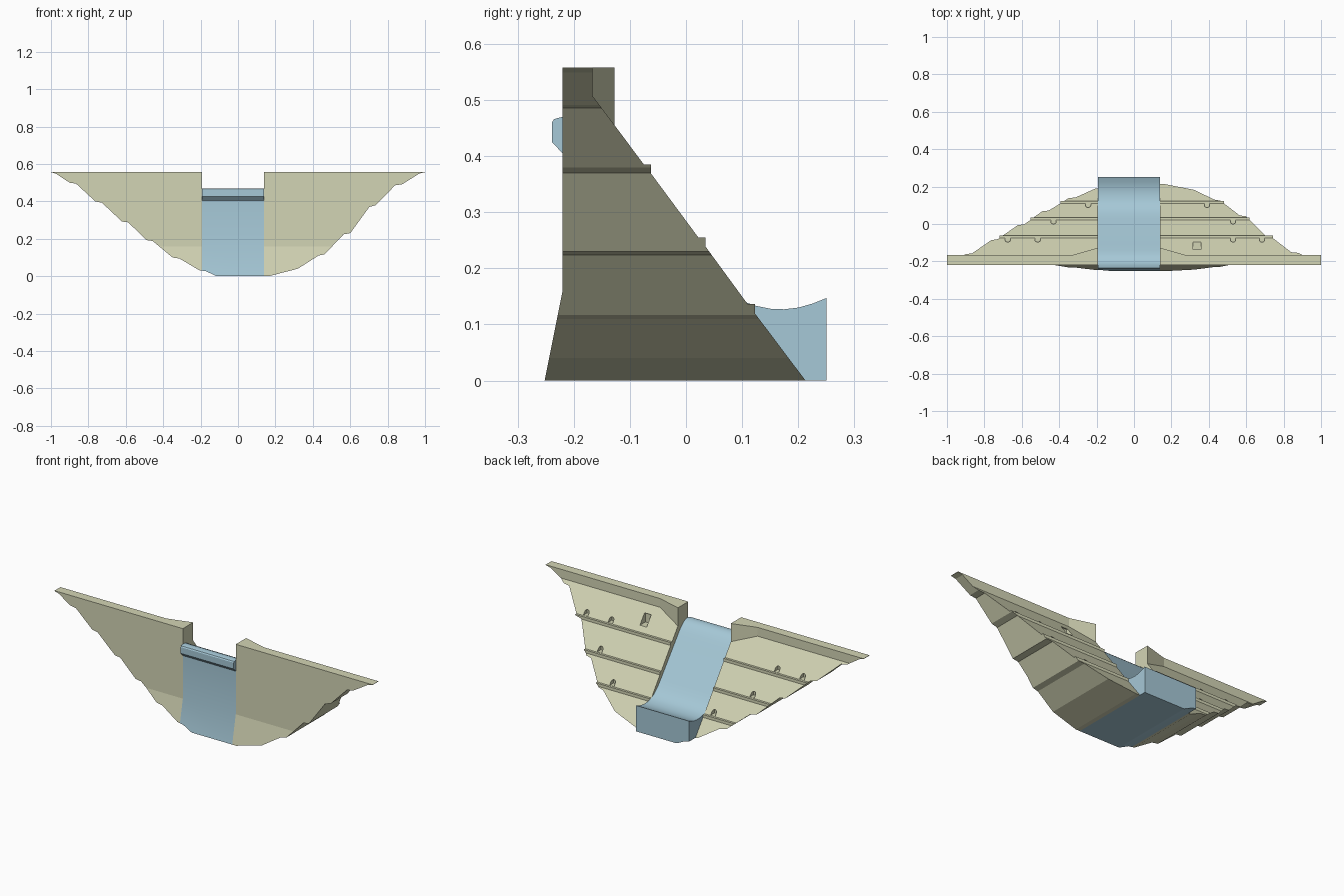
import bpy, bmesh, math

if "Cube" in bpy.data.objects:
    bpy.data.objects.remove(bpy.data.objects["Cube"])


def material(name, rgb):
    m = bpy.data.materials.new(name)
    m.diffuse_color = (*rgb, 1)
    m.use_nodes = True
    m.node_tree.nodes["Principled BSDF"].inputs["Base Color"].default_value = m.diffuse_color
    return m


CONCRETE = material("concrete", (0.65, 0.66, 0.46))
WATERWAY = material("waterway", (0.38, 0.58, 0.68))


def add_prism(bm, pts, axis, a, b):
    """Extrude a 2D outline from a to b along the given axis."""
    place = {"x": lambda p, t: (t, p[0], p[1]),
             "y": lambda p, t: (p[0], t, p[1]),
             "z": lambda p, t: (p[0], p[1], t)}[axis]
    lo = [bm.verts.new(place(p, a)) for p in pts]
    hi = [bm.verts.new(place(p, b)) for p in pts]
    bm.faces.new(lo)
    bm.faces.new(hi[::-1])
    for i in range(len(pts)):
        j = (i + 1) % len(pts)
        bm.faces.new((lo[i], hi[i], hi[j], lo[j]))


def make(name, prisms, mat=None):
    bm = bmesh.new()
    for p in prisms:
        add_prism(bm, *p)
    bmesh.ops.recalc_face_normals(bm, faces=bm.faces)
    me = bpy.data.meshes.new(name)
    bm.to_mesh(me)
    bm.free()
    ob = bpy.data.objects.new(name, me)
    bpy.context.collection.objects.link(ob)
    if mat:
        me.materials.append(mat)
    return ob


def boolean(ob, cutter, op):
    mod = ob.modifiers.new(op, "BOOLEAN")
    mod.operation, mod.object, mod.solver = op, cutter, "EXACT"
    bpy.context.view_layer.objects.active = ob
    bpy.ops.object.modifier_apply(modifier=mod.name)


# Valley outline, seen from the front, trims everything
valley = [(-1, 1), (-1, .556), (-.975, .549), (-.9, .5), (-.866, .495), (-.763, .4),
          (-.728, .393), (-.62, .292), (-.587, .288), (-.49, .193), (-.456, .188),
          (-.35, .1), (-.312, .094), (-.208, .032), (-.17, .026), (-.115, 0),
          (.165, 0), (.32, .04), (.43, .11), (.463, .117), (.565, .224), (.6, .23),
          (.702, .37), (.737, .38), (.84, .486), (.877, .491), (.97, .549), (1, .556), (1, 1)]
valley_cutter = make("valley_cutter", [(valley, "y", -.6, .6)])

# Dam cross-section with three walkway ledges on the sloping back
LEDGES = [(-.075, .385), (.022, .255), (.110, .136)]
TOP = .558
section = [(-.262, -.05), (-.22, .16), (-.22, TOP), (-.167, TOP), (-.167, .508)]
section[0] = (-.252 - .01, -.05)
for y, z in LEDGES:
    section += [(y, z), (y + .013, z), (y + .013, z - .0165)]
section += [(.213, 0), (.25, -.05)]
section.insert(1, (-.252, 0))

INNER = {"left": -.193, "right": .14}
DOORS = {"left": [(-.675, 0), (-.515, 0), (-.43, 1), (-.245, 2)],
         "right": [(.53, 0), (.685, 0), (.53, 1), (.39, 2)]}

for side, inner in INNER.items():
    s = math.copysign(1, inner)
    wall = make(side + "_dam_wall", [(section, "x", inner, s * 1.1)], CONCRETE)
    boolean(wall, valley_cutter, "INTERSECT")

    # Arched doorways above the ledges, plus one square opening on the right
    niches = []
    for x, level in DOORS[side]:
        y, z = LEDGES[level]
        z += .001
        arch = [(x - .014, z), (x + .014, z)]
        arch += [(x + .014 * math.cos(a), z + .014 + .014 * math.sin(a))
                 for a in (i * math.pi / 8 for i in range(9))]
        niches.append((arch, "y", y - .035, y + .03))
    if side == "right":
        niches.append(([(.315, .413), (.357, .413), (.357, .468), (.315, .468)], "y", -.145, -.05))
    cutter = make("niche_cutter", niches)
    boolean(wall, cutter, "DIFFERENCE")
    bpy.data.objects.remove(cutter)

    # Crest widening beside the spillway
    flare = [(inner, -.167), (inner, -.127), (inner + s * .14, -.167)]
    make(side + "_crest_flare", [(flare, "z", .45, TOP)], CONCRETE)

# Spillway: nose, rounded crest, chute and upturned bucket
spill = [(-.262, -.05), (-.252, 0), (-.22, .16), (-.22, .405), (-.239, .425), (-.239, .46),
         (-.235, .466), (-.22, .47), (-.2, .469), (-.18, .46), (-.16, .444), (-.14, .422),
         (-.11, .384), (.03, .207), (.055, .178), (.08, .155), (.105, .140), (.125, .133),
         (.15, .128), (.175, .127), (.2, .130), (.225, .137), (.25, .147), (.25, -.05)]
spillway = make("spillway", [(spill, "x", INNER["left"], INNER["right"])], WATERWAY)
boolean(spillway, valley_cutter, "INTERSECT")
bpy.ops.object.select_all(action="DESELECT")
spillway.select_set(True)
bpy.context.view_layer.objects.active = spillway
bpy.ops.object.shade_smooth_by_angle(angle=math.radians(22))

bpy.data.objects.remove(valley_cutter)
